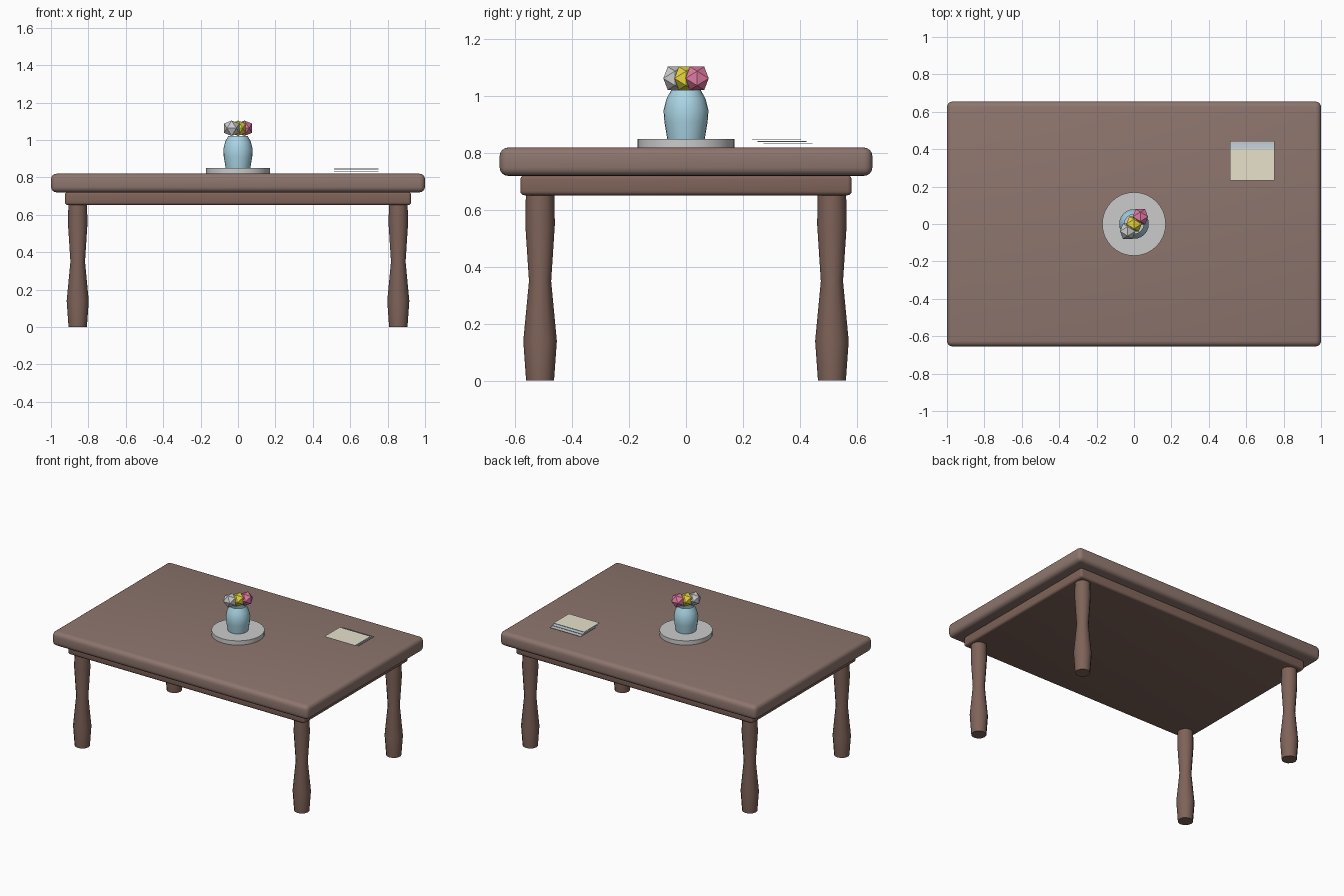
import bpy, bmesh, math

if "Cube" in bpy.data.objects:
    bpy.data.objects.remove(bpy.data.objects["Cube"])


def material(name, rgb):
    mat = bpy.data.materials.new(name)
    mat.diffuse_color = (*rgb, 1)
    mat.use_nodes = True
    mat.node_tree.nodes["Principled BSDF"].inputs["Base Color"].default_value = mat.diffuse_color
    return mat


TOP_WOOD = material("top wood", (0.27, 0.18, 0.155))
LEG_WOOD = material("leg wood", (0.21, 0.125, 0.10))
BLUE = material("vase blue", (0.40, 0.66, 0.78))
YELLOW = material("yellow", (0.80, 0.68, 0.05))
PINK = material("pink", (0.75, 0.20, 0.36))
CREAM = material("cream paper", (0.80, 0.76, 0.60))
PALE_BLUE = material("pale blue paper", (0.55, 0.66, 0.76))


def add_object(name, bm, mat=None, smooth=None):
    bmesh.ops.recalc_face_normals(bm, faces=bm.faces)
    mesh = bpy.data.meshes.new(name)
    bm.to_mesh(mesh)
    bm.free()
    obj = bpy.data.objects.new(name, mesh)
    bpy.context.collection.objects.link(obj)
    if mat:
        mesh.materials.append(mat)
    if smooth:
        bpy.ops.object.select_all(action='DESELECT')
        bpy.context.view_layer.objects.active = obj
        obj.select_set(True)
        bpy.ops.object.shade_smooth_by_angle(angle=math.radians(smooth))
    return obj


def box(name, size, loc, mat=None, bevel=0):
    bm = bmesh.new()
    bmesh.ops.create_cube(bm, size=1)
    bmesh.ops.scale(bm, vec=size, verts=bm.verts)
    bmesh.ops.translate(bm, vec=loc, verts=bm.verts)
    if bevel:
        bmesh.ops.bevel(bm, geom=bm.edges[:], offset=bevel, segments=4,
                        profile=0.5, affect='EDGES')
    return add_object(name, bm, mat, 40 if bevel else None)


def lathe(name, profile, sides, loc, mat=None, cap_top=True):
    bm = bmesh.new()
    rings = []
    for r, z in profile:
        rings.append([bm.verts.new((loc[0] + r * math.cos(math.tau * i / sides),
                                    loc[1] + r * math.sin(math.tau * i / sides),
                                    loc[2] + z)) for i in range(sides)])
    for low, high in zip(rings, rings[1:]):
        for i in range(sides):
            j = (i + 1) % sides
            bm.faces.new((low[i], low[j], high[j], high[i]))
    bm.faces.new(rings[0][::-1])
    if cap_top:
        bm.faces.new(rings[-1])
    return add_object(name, bm, mat, 40)


def flower(name, loc, mat=None, radius=0.048):
    # Icosahedron with a level edge on top: hull of three golden rectangles
    phi = (1 + math.sqrt(5)) / 2
    s = radius / math.hypot(1, phi)
    bm = bmesh.new()
    for a in (-s, s):
        for b in (-phi * s, phi * s):
            for p in ((0, a, b), (a, b, 0), (b, 0, a)):
                bm.verts.new([c + o for c, o in zip(p, loc)])
    bmesh.ops.convex_hull(bm, input=bm.verts)
    return add_object(name, bm, mat)


# Table top and the apron block beneath it
box("table_top", (2, 1.31, 0.10), (0, 0, 0.77), TOP_WOOD, 0.03)
box("apron", (1.85, 1.165, 0.07), (0, 0, 0.687), LEG_WOOD, 0.015)

# Four turned legs
leg_profile = [(0.049, 0), (0.059, 0.14), (0.039, 0.35), (0.052, 0.55), (0.05, 0.655)]
for x, side in ((-0.857, "left"), (0.857, "right")):
    for y, end in ((-0.513, "front"), (0.513, "back")):
        lathe(f"{end}_{side}_leg", leg_profile, 12, (x, y, 0), LEG_WOOD)

# Plate and vase
lathe("plate", [(0.17, 0), (0.17, 0.03)], 32, (0, 0, 0.82))
vase_profile = [(0.066, 0), (0.076, 0.06), (0.079, 0.10), (0.069, 0.14), (0.052, 0.172)]
lathe("vase", vase_profile, 24, (0, 0, 0.85), BLUE, cap_top=False)

# Flower heads on a diagonal line
for i, (name, mat) in enumerate((("grey", None), ("yellow", YELLOW), ("pink", PINK))):
    k = i - 1
    flower(f"{name}_flower", (0.034 * k, 0.039 * k, 1.063), mat)

# Fanned stack of three sheets
for i, (name, mat) in enumerate((("bottom", None), ("middle", PALE_BLUE), ("top", CREAM))):
    box(f"{name}_sheet", (0.24, 0.172, 0.002), (0.632, 0.358 - 0.02 * i, 0.833 + 0.008 * i), mat)
